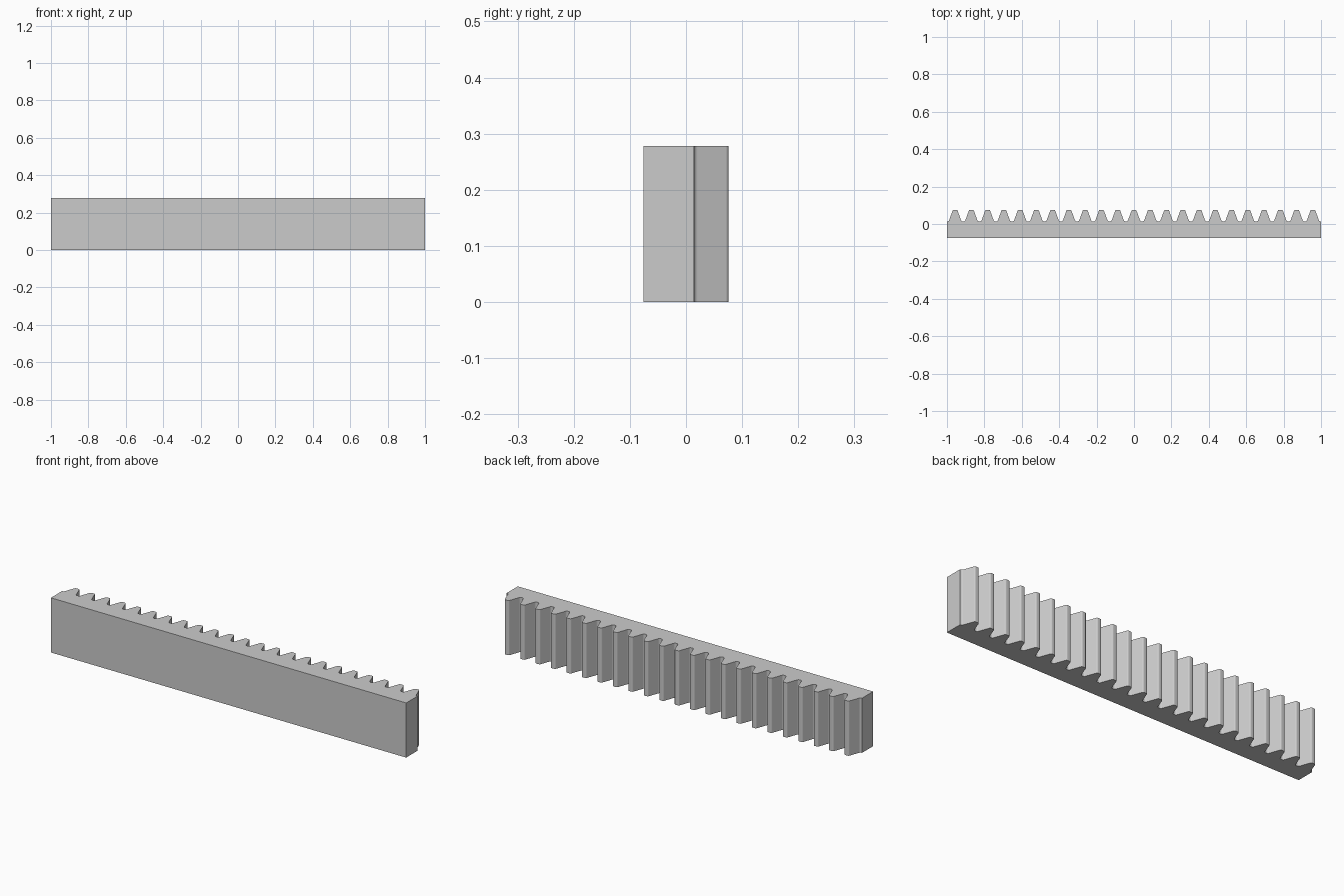
import bpy
import bmesh
import math
from mathutils import Vector

if "Cube" in bpy.data.objects:
    bpy.data.objects.remove(bpy.data.objects["Cube"])

# Rack proportions, all derived from the tooth pitch
TEETH = 23
PITCH = 2.0 / TEETH
MODULE = PITCH / math.pi
HEIGHT = 10.05 * MODULE
BACK = 2.75 * MODULE
TIP = BACK
ROOT = TIP - 2.25 * MODULE
SLOPE = math.tan(math.radians(20))


def rounded(corner, before, after, radius, steps=6):
    """Arc that replaces a corner between two straight edges."""
    a = (before - corner).normalized()
    b = (after - corner).normalized()
    half = a.angle(b) / 2
    centre = corner + (a + b).normalized() * (radius / math.sin(half))
    start = (corner + a * (radius / math.tan(half)) - centre).normalized()
    end = (corner + b * (radius / math.tan(half)) - centre).normalized()
    return [centre + start.slerp(end, i / steps) * radius for i in range(steps + 1)]


# One tooth: straight flanks, root fillets and rounded tips
tip_half = PITCH / 4 - MODULE * SLOPE
root_half = PITCH / 4 + 1.25 * MODULE * SLOPE
gap = Vector((-PITCH / 2, ROOT, 0))
foot = Vector((-root_half, ROOT, 0))
shoulder = Vector((-tip_half, TIP, 0))
crown = Vector((0, TIP, 0))
left_side = rounded(foot, gap, shoulder, 0.38 * MODULE)
left_side += rounded(shoulder, foot, crown, 0.3 * MODULE)
tooth = left_side + [Vector((-p.x, p.y, 0)) for p in reversed(left_side)]

# Whole outline: straight back, then the row of teeth
outline = [Vector((1, -BACK, 0)), Vector((-1, -BACK, 0)), Vector((-1, ROOT, 0))]
for i in range(TEETH):
    offset = Vector((-1 + (i + 0.5) * PITCH, 0, 0))
    outline += [p + offset for p in tooth]
outline.append(Vector((1, ROOT, 0)))

# Extrude the outline upwards
bm = bmesh.new()
base = bm.faces.new([bm.verts.new(p) for p in outline])
result = bmesh.ops.extrude_face_region(bm, geom=[base], use_keep_orig=True)
top = [v for v in result["geom"] if isinstance(v, bmesh.types.BMVert)]
bmesh.ops.translate(bm, verts=top, vec=(0, 0, HEIGHT))
bmesh.ops.recalc_face_normals(bm, faces=bm.faces)
mesh = bpy.data.meshes.new("gear_rack")
bm.to_mesh(mesh)
bm.free()
rack = bpy.data.objects.new("gear_rack", mesh)
bpy.context.collection.objects.link(rack)

# Plain grey finish
grey = bpy.data.materials.new("plain_grey")
grey.use_nodes = True
colour = (0.6, 0.6, 0.6, 1)
grey.diffuse_color = colour
grey.node_tree.nodes["Principled BSDF"].inputs["Base Color"].default_value = colour
mesh.materials.append(grey)

# Smooth fillets with crisp end faces
bpy.ops.object.select_all(action="DESELECT")
rack.select_set(True)
bpy.context.view_layer.objects.active = rack
bpy.ops.object.shade_smooth_by_angle(angle=math.radians(30))
